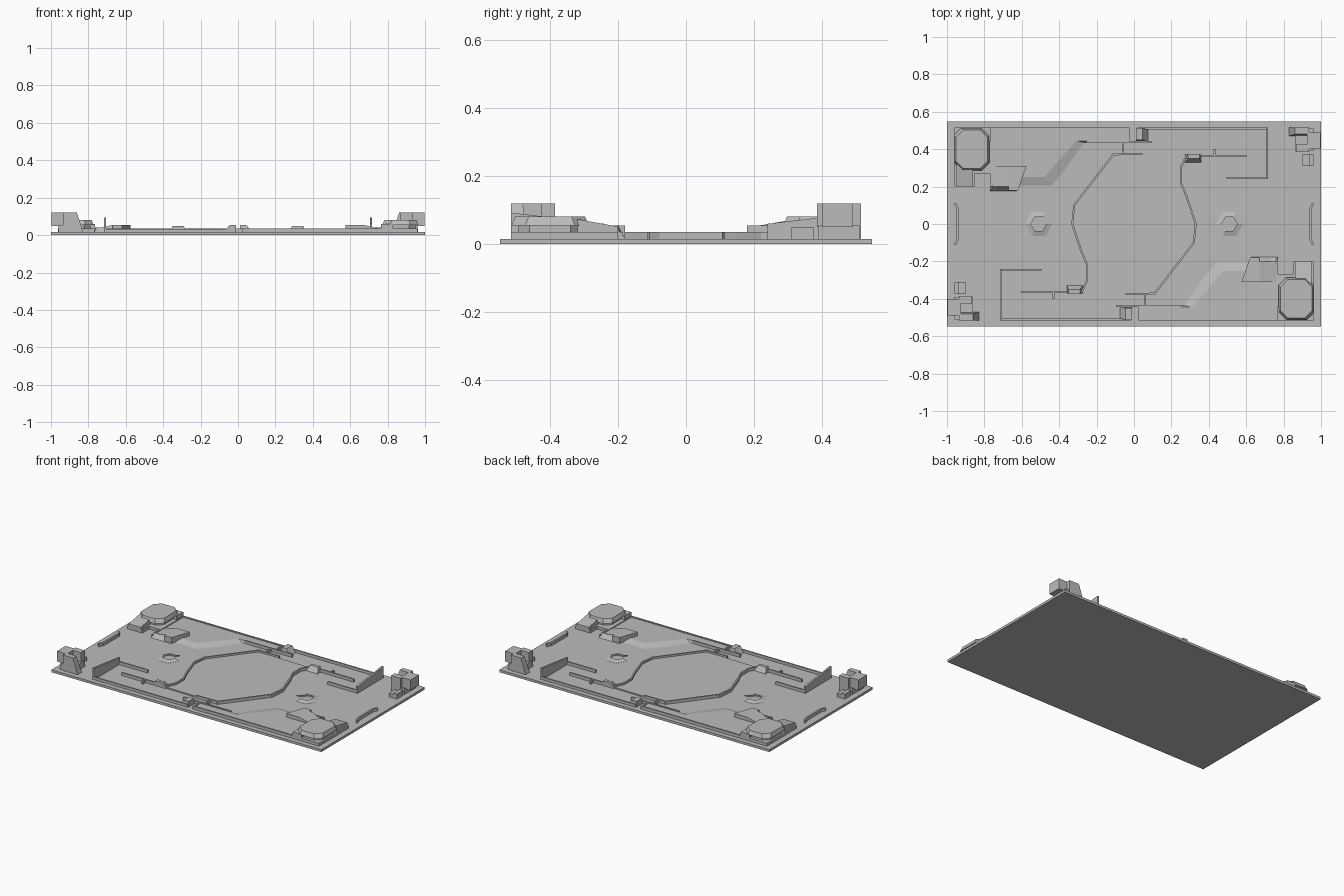
import bpy, bmesh, math
from mathutils import Matrix, Vector

cube = bpy.data.objects.get("Cube")
if cube:
    bpy.data.objects.remove(cube, do_unlink=True)

grey = bpy.data.materials.new("plain grey")
grey.use_nodes = True
grey.diffuse_color = (0.5, 0.5, 0.5, 1)
grey.node_tree.nodes["Principled BSDF"].inputs["Base Color"].default_value = (0.5, 0.5, 0.5, 1)

FLOOR = 0.016   # top of the base slab
SINK = 0.008    # parts start slightly inside the slab


def finish(bm, name, twin=True):
    """Store the mesh, plus a copy turned half way round the centre."""
    bmesh.ops.recalc_face_normals(bm, faces=bm.faces)
    mesh = bpy.data.meshes.new(name)
    bm.to_mesh(mesh)
    bm.free()
    mesh.materials.append(grey)
    for i in range(2 if twin else 1):
        ob = bpy.data.objects.new(name + ("_opposite" if i else ""), mesh)
        ob.matrix_world = Matrix.Rotation(math.pi * i, 4, 'Z')
        bpy.context.collection.objects.link(ob)


def add_loft(bm, low, high):
    a = [bm.verts.new(p) for p in low]
    b = [bm.verts.new(p) for p in high]
    n = len(a)
    bm.faces.new(a[::-1])
    bm.faces.new(b)
    for i in range(n):
        j = (i + 1) % n
        bm.faces.new((a[i], a[j], b[j], b[i]))


def prism(name, pts, z1, z0=SINK, top=None, twin=True):
    """Extruded outline; z1 may be a height or a function of x and y."""
    h = z1 if callable(z1) else (lambda x, y: z1)
    bm = bmesh.new()
    add_loft(bm, [(x, y, z0) for x, y in pts], [(x, y, h(x, y)) for x, y in (top or pts)])
    finish(bm, name, twin)


def rect(x0, x1, y0, y1):
    return [(x0, y0), (x1, y0), (x1, y1), (x0, y1)]


def wall(name, path, z, t=0.01, twin=True):
    """Thin wall following a path."""
    bm = bmesh.new()
    for p, q in zip(path, path[1:]):
        p, q = Vector(p), Vector(q)
        d = (q - p).normalized() * t / 2
        s = Vector((-d.y, d.x))
        pts = [p - d - s, q + d - s, q + d + s, p - d + s]
        add_loft(bm, [(v.x, v.y, SINK) for v in pts], [(v.x, v.y, z) for v in pts])
    finish(bm, name, twin)


def octagon(cx, cy, rx, ry, cut):
    return [(cx - rx + cut, cy - ry), (cx + rx - cut, cy - ry), (cx + rx, cy - ry + cut),
            (cx + rx, cy + ry - cut), (cx + rx - cut, cy + ry), (cx - rx + cut, cy + ry),
            (cx - rx, cy + ry - cut), (cx - rx, cy - ry + cut)]


# Base slab
prism("base_slab", rect(-1, 1, -0.547, 0.547), FLOOR, z0=0, twin=False)

# Raised corner ground with a slanted ramp edge
prism("raised_ground",
      [(-0.765, 0.51), (-0.765, 0.18), (-0.42, 0.18), (-0.24, 0.43), (-0.03, 0.43), (-0.03, 0.51)],
      0.03,
      top=[(-0.765, 0.51), (-0.765, 0.25), (-0.48, 0.25), (-0.31, 0.445), (-0.03, 0.445), (-0.03, 0.51)])
wall("raised_ground_rim", [(-0.765, 0.19), (-0.765, 0.51), (-0.03, 0.51), (-0.03, 0.44)], 0.036)

# Central arena: low floor and its curved boundary wall
curve = [(-0.11, 0.372), (-0.32, 0.10), (-0.33, 0), (-0.28, -0.15), (-0.25, -0.22),
         (-0.25, -0.30), (-0.28, -0.365)]
prism("arena_floor", curve + [(-x, -y) for x, y in curve], 0.024, twin=False)
wall("arena_wall", [(0.04, 0.375)] + curve + [(-0.60, -0.365)], 0.036)

# Gate between the arena and the long edge
wall("gate_rail", [(-0.25, 0.44), (0.09, 0.44)], 0.036)
wall("gate_post", [(-0.06, 0.44), (-0.06, 0.375)], 0.036)
prism("gate_block", rect(0.01, 0.08, 0.44, 0.51), 0.055, top=rect(0.01, 0.045, 0.45, 0.51))

# Ramp block where the arena wall turns outward
prism("corner_ramp", rect(0.27, 0.36, 0.325, 0.372), 0.05, top=rect(0.29, 0.35, 0.35, 0.372))
wall("ramp_stub", [(0.43, 0.365), (0.43, 0.395)], 0.036)

# Walled yard with a tall sloping fin
wall("yard_wall", [(0.02, 0.51), (0.71, 0.51)], 0.034)
wall("yard_inner_wall", [(0.50, 0.245), (0.71, 0.245)], 0.036)
prism("yard_fin", rect(0.705, 0.717, 0.24, 0.515), lambda x, y: 0.06 + (y - 0.24) * 0.12)

# Octagonal platform on a stepped podium
prism("platform_podium",
      [(-0.96, 0.20), (-0.85, 0.20), (-0.85, 0.27), (-0.77, 0.27), (-0.77, 0.515), (-0.96, 0.515)],
      0.036)
prism("platform_neck", octagon(-0.868, 0.40, 0.08, 0.095, 0.035), 0.06)
prism("platform_top", octagon(-0.868, 0.40, 0.095, 0.113, 0.04), 0.082, z0=0.055,
      top=octagon(-0.868, 0.40, 0.085, 0.103, 0.04))
prism("platform_step", rect(-0.83, -0.765, 0.44, 0.515), 0.06)
prism("platform_ramp", rect(-0.95, -0.86, 0.20, 0.32), lambda x, y: 0.052 + (y - 0.2) * 0.18)

# Small bridge next to the platform
prism("bridge_deck", [(-0.67, 0.18), (-0.62, 0.18), (-0.575, 0.31), (-0.67, 0.31)], 0.055)
prism("bridge_ramp", rect(-0.765, -0.67, 0.175, 0.31), lambda x, y: 0.055 + (x + 0.67) * 0.25,
      top=rect(-0.765, -0.67, 0.20, 0.31))
prism("bridge_lip", [(-0.77, 0.17), (-0.63, 0.17), (-0.615, 0.21), (-0.77, 0.21)], 0.042,
      top=[(-0.765, 0.20), (-0.63, 0.20), (-0.62, 0.21), (-0.765, 0.21)])

# Corner tower: foot, overhanging block, slanted buttress and side prongs
prism("tower_foot", rect(-0.96, -0.86, -0.51, -0.39), 0.055)
prism("tower_block", rect(-0.998, -0.925, -0.49, -0.40), 0.12, z0=0.05)
prism("tower_back_prong", rect(-0.935, -0.865, -0.425, -0.385), 0.12, z0=0.05)
prism("tower_buttress", rect(-0.935, -0.825, -0.515, -0.47), 0.12,
      top=rect(-0.935, -0.862, -0.515, -0.48))
prism("tower_annex", rect(-0.96, -0.90, -0.375, -0.31), 0.04)
prism("tower_annex_post", rect(-0.96, -0.935, -0.375, -0.31), 0.05)

# Rail with angled ends on the short edge
wall("side_rail", [(-0.955, -0.105), (-0.943, -0.08), (-0.943, 0.08), (-0.955, 0.105)], 0.036, t=0.012)

# Six-sided ground ring, open at one corner
bm = bmesh.new()
for k in range(5):
    ring = [(r, math.radians(60 * (k + e) + 60)) for r, e in
            ((0.075, 0), (0.075, 1), (0.042, 1), (0.042, 0))]
    low = [(-0.51 + r * math.cos(a), r * math.sin(a), SINK) for r, a in ring]
    high = [(-0.51 + r * math.cos(a), r * math.sin(a), 0.017 if r > 0.05 else 0.026) for r, a in ring]
    add_loft(bm, low, high)
finish(bm, "hex_ring")
